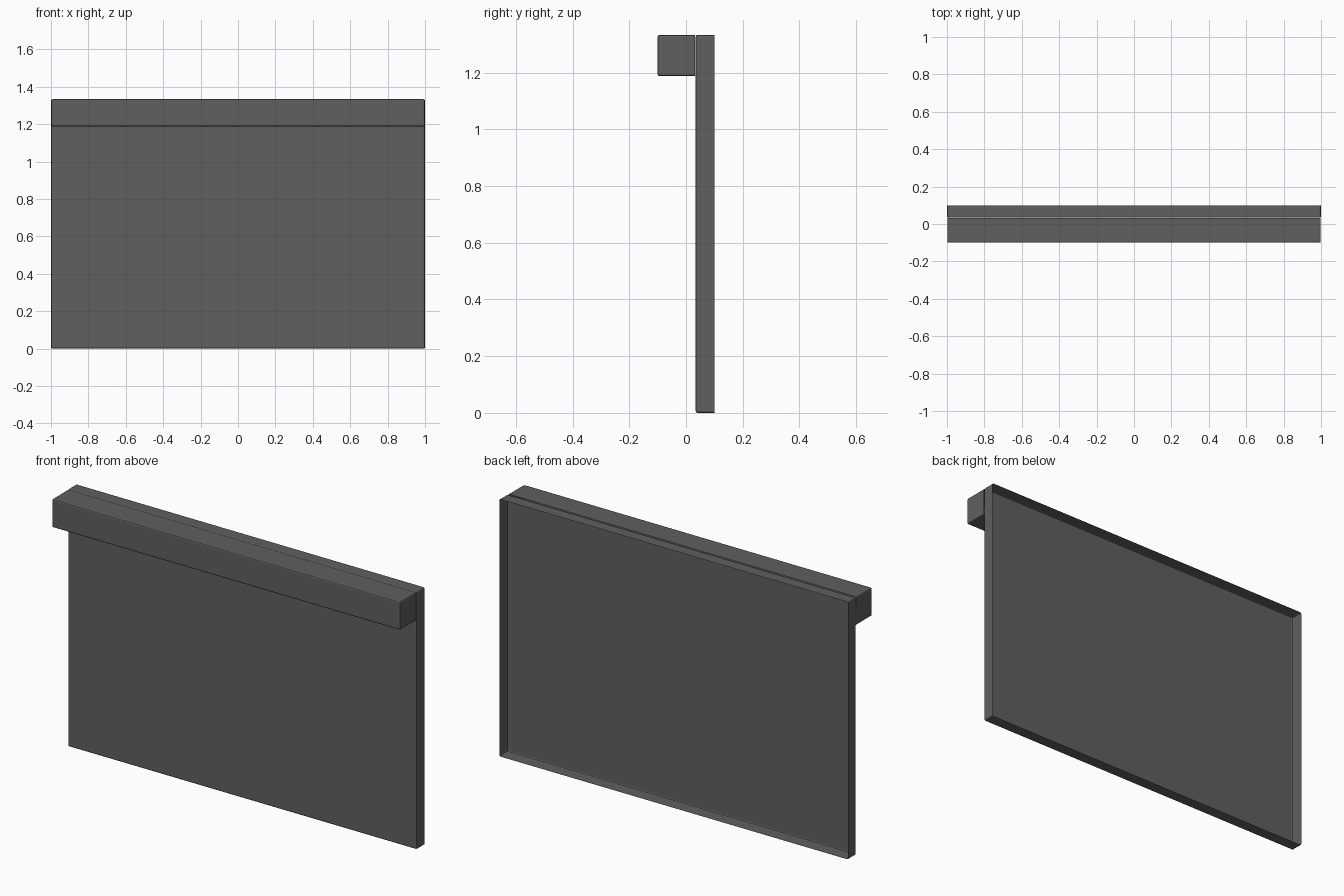
import bpy, bmesh

if "Cube" in bpy.data.objects:
    bpy.data.objects.remove(bpy.data.objects["Cube"])

grey = bpy.data.materials.new("dark_grey")
grey.diffuse_color = (0.115, 0.115, 0.115, 1)
grey.use_nodes = True
grey.node_tree.nodes["Principled BSDF"].inputs["Base Color"].default_value = grey.diffuse_color


def open_back_box(name, lo, hi, radius):
    """Thin shell with softened edges, open towards +y."""
    bm = bmesh.new()
    bmesh.ops.create_cube(bm, size=1)
    for v in bm.verts:
        v.co = [lo[i] + (v.co[i] + 0.5) * (hi[i] - lo[i]) for i in range(3)]
    bm.normal_update()
    back = [f for f in bm.faces if f.normal.y > 0.9]
    bmesh.ops.delete(bm, geom=back, context='FACES')
    edges = [e for e in bm.edges if not e.is_boundary]
    bmesh.ops.bevel(bm, geom=edges, offset=radius, segments=2,
                    profile=0.5, affect='EDGES')
    mesh = bpy.data.meshes.new(name)
    bm.to_mesh(mesh)
    bm.free()
    mesh.materials.append(grey)
    ob = bpy.data.objects.new(name, mesh)
    bpy.context.collection.objects.link(ob)
    return ob


# Large flat panel, hollow at the back
open_back_box("panel", (-1, 0.034, 0), (1, 0.1, 1.333), 0.007)
# Bar along the top of the front
open_back_box("top_bar", (-0.998, -0.1, 1.187), (0.998, 0.031, 1.333), 0.007)
